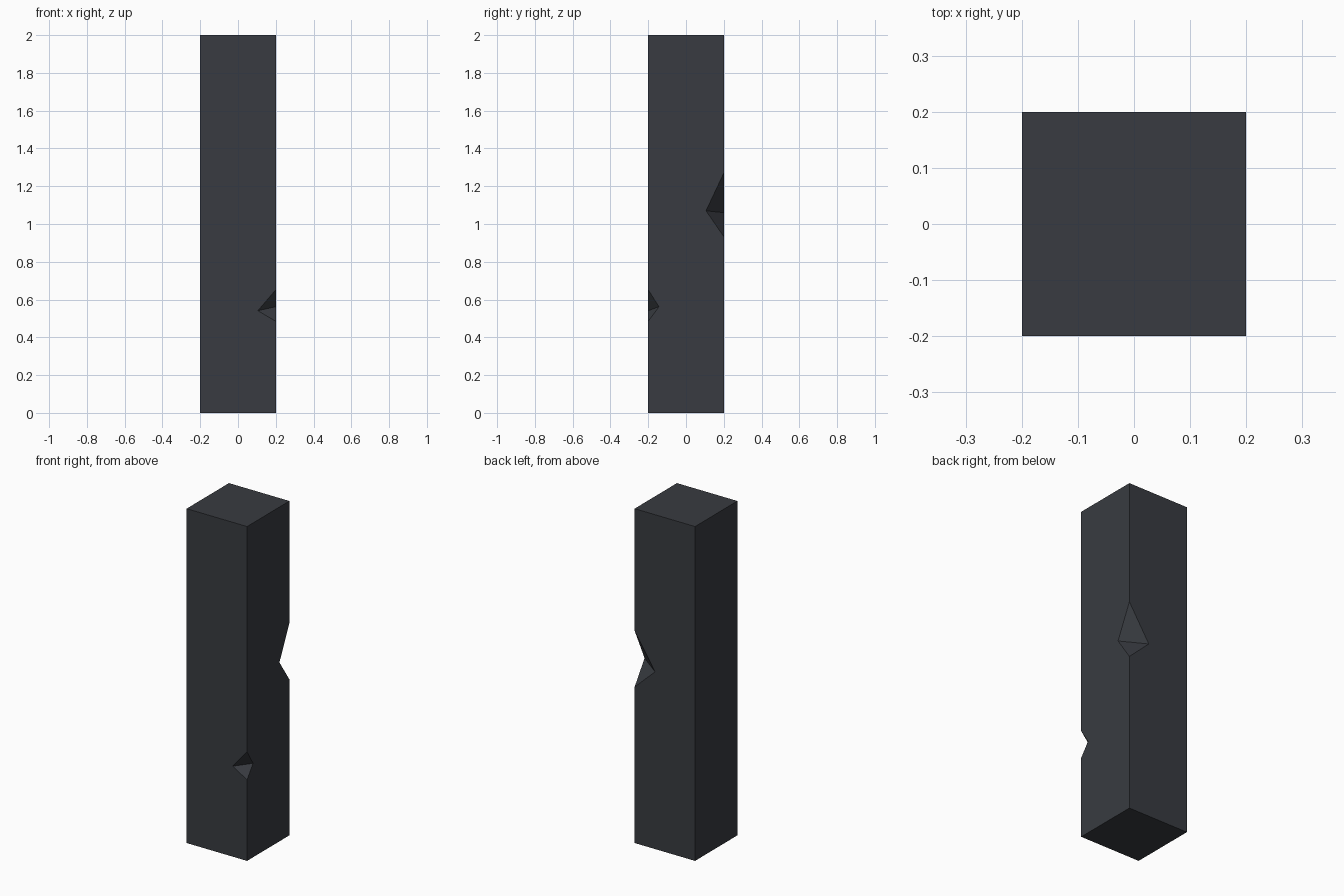
import bpy, bmesh

if "Cube" in bpy.data.objects:
    bpy.data.objects.remove(bpy.data.objects["Cube"])

H, R = 2.0, 0.2
stone = bpy.data.materials.new("dark_stone")
stone.diffuse_color = (0.04, 0.044, 0.052, 1)
stone.use_nodes = True
stone.node_tree.nodes["Principled BSDF"].inputs["Base Color"].default_value = stone.diffuse_color

bm = bmesh.new()
def v(x, y, z):
    return bm.verts.new((x, y, z))

# Square shaft corners, counter-clockwise from front left
corners = [(-R, -R), (R, -R), (R, R), (-R, R)]
low = [v(x, y, 0) for x, y in corners]
high = [v(x, y, H) for x, y in corners]

# Chips on the two right-hand edges: edge top, edge bottom, face points
def chip(corner, top, bottom, x, zx, y, zy):
    cx, cy = corner
    return v(cx, cy, top), v(cx, cy, bottom), v(x, cy, zx), v(cx, y, zy)

ft, fb, fa, fs = chip(corners[1], 0.652, 0.485, 0.105, 0.541, -0.143, 0.562)
bt, bb, ba, bs = chip(corners[2], 1.27, 0.933, 0.065, 1.06, 0.106, 1.07)

faces = [
    low[::-1], high,
    [low[0], low[1], fb, fa, ft, high[1], high[0]],                    # front
    [low[1], low[2], bb, bs, bt, high[2], high[1], ft, fs, fb],        # right
    [low[2], low[3], high[3], high[2], bt, ba, bb],                    # back
    [low[3], low[0], high[0], high[3]],                                # left
    [ft, fa, fs], [fb, fs, fa],                                        # front chip
    [bt, bs, ba], [bb, ba, bs],                                        # back chip
]
for f in faces:
    bm.faces.new(f)
bmesh.ops.recalc_face_normals(bm, faces=bm.faces[:])

mesh = bpy.data.meshes.new("chipped_pillar")
bm.to_mesh(mesh)
bm.free()
mesh.materials.append(stone)
bpy.context.collection.objects.link(bpy.data.objects.new("chipped_pillar", mesh))
